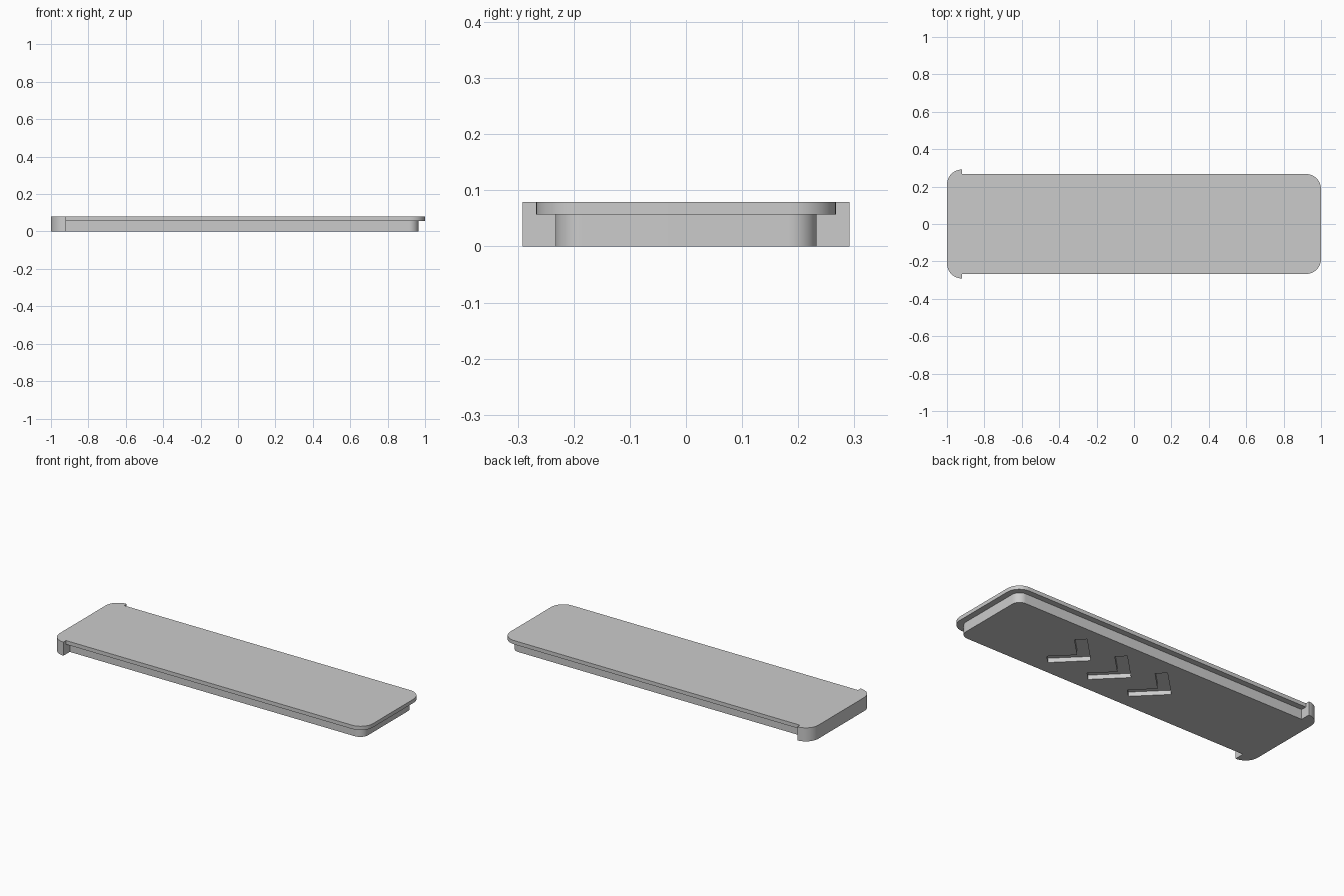
import bpy
import bmesh
from math import cos, sin, pi, radians

if "Cube" in bpy.data.objects:
    bpy.data.objects.remove(bpy.data.objects["Cube"])

grey = bpy.data.materials.new("plain grey")
grey.use_nodes = True
colour = (0.6, 0.6, 0.6, 1)
grey.diffuse_color = colour
grey.node_tree.nodes["Principled BSDF"].inputs["Base Color"].default_value = colour

SEAM = -0.92     # where the end cap meets the sliding part
LEDGE = 0.057    # underside of the wide top plate
TOP = 0.079


def prism(name, outline, z0, z1):
    """Extrude a closed outline from z0 to z1."""
    bm = bmesh.new()
    face = bm.faces.new([bm.verts.new((x, y, z0)) for x, y in outline])
    new = bmesh.ops.extrude_face_region(bm, geom=[face])["geom"]
    verts = [v for v in new if isinstance(v, bmesh.types.BMVert)]
    bmesh.ops.translate(bm, verts=verts, vec=(0, 0, z1 - z0))
    bmesh.ops.recalc_face_normals(bm, faces=bm.faces)
    mesh = bpy.data.meshes.new(name)
    bm.to_mesh(mesh)
    bm.free()
    mesh.materials.append(grey)
    obj = bpy.data.objects.new(name, mesh)
    bpy.context.collection.objects.link(obj)
    return obj


def round_end(start, end, half, radius, steps=12):
    """Strip from start to end, with both corners rounded at the end."""
    side = 1 if end > start else -1
    arc = [(end - side * radius * (1 - cos(a)), half - radius + radius * sin(a))
           for a in (pi / 2 * i / steps for i in range(steps + 1))]
    upper = [(start, half)] + arc[::-1]
    return upper + [(x, -y) for x, y in reversed(upper)]


def activate(obj):
    bpy.ops.object.select_all(action="DESELECT")
    obj.select_set(True)
    bpy.context.view_layer.objects.active = obj


# Main parts: wide plate, narrower runner below it, full-height end cap
plate = prism("top_plate", round_end(SEAM, 1, 0.267, 0.08), LEDGE, TOP)
runner = prism("lower_runner", round_end(SEAM, 0.965, 0.233, 0.05), 0, LEDGE)
cap = prism("end_cap", round_end(SEAM, -1, 0.291, 0.08), 0, TOP)

# Three chevron grooves in the underside, pointing to the end cap
half_arrow = [(0, 0), (0.155, 0.155), (0.2, 0.11), (0.09, 0)]
arrow = half_arrow + [(x, -y) for x, y in half_arrow[2:0:-1]]
for i in range(3):
    tip = 0.288 - 0.268 * i
    cutter = prism("chevron_cutter", [(tip + x, y) for x, y in arrow], -0.02, 0.025)
    cutter.hide_render = True
    activate(runner)
    cut = runner.modifiers.new("chevron_groove", "BOOLEAN")
    cut.operation = "DIFFERENCE"
    cut.solver = "EXACT"
    cut.object = cutter
    bpy.ops.object.modifier_apply(modifier=cut.name)
    bpy.data.objects.remove(cutter)

for part in (plate, runner, cap):
    activate(part)
    bpy.ops.object.shade_smooth_by_angle(angle=radians(30))
